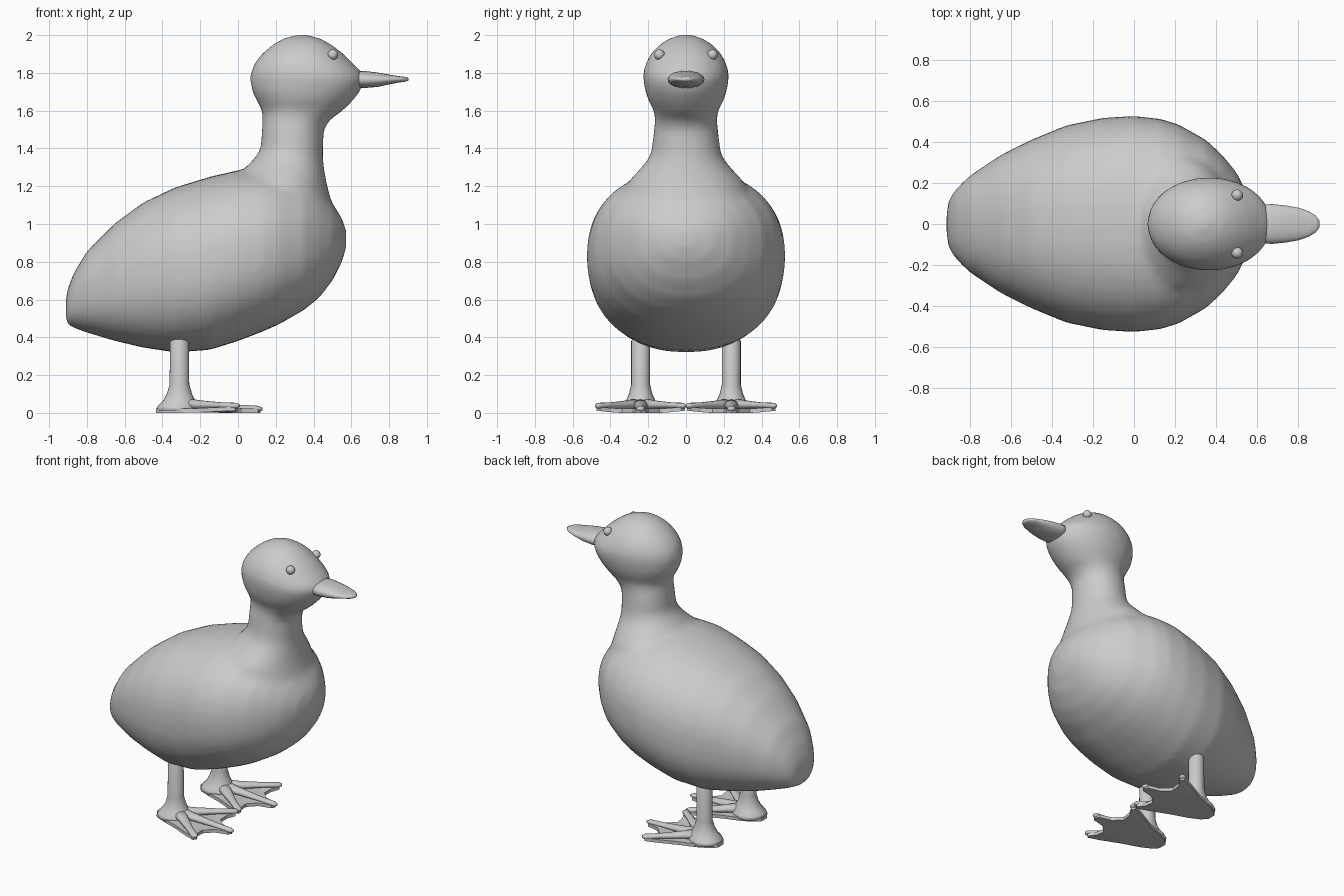
import bpy, bmesh
from math import cos, sin, pi
from mathutils import Vector

if "Cube" in bpy.data.objects:
    bpy.data.objects.remove(bpy.data.objects["Cube"])


def power(v, n):
    return abs(v) ** (2 / n) * (1 if v >= 0 else -1)


def add_loft(bm, sections, n=2.0, seg=32):
    """Skin a closed tube through (centre, half axis u, half axis v) sections."""
    rings = []
    for c, u, v in sections:
        c, u, v = Vector(c), Vector(u), Vector(v)
        rings.append([bm.verts.new(c + u * power(cos(2 * pi * i / seg), n)
                                   + v * power(sin(2 * pi * i / seg), n))
                      for i in range(seg)])
    for a, b in zip(rings, rings[1:]):
        for i in range(seg):
            j = (i + 1) % seg
            bm.faces.new((a[i], a[j], b[j], b[i]))
    bm.faces.new(rings[0])
    bm.faces.new(rings[-1])


def finish(bm, name):
    bmesh.ops.recalc_face_normals(bm, faces=bm.faces)
    mesh = bpy.data.meshes.new(name)
    bm.to_mesh(mesh)
    bm.free()
    mesh.shade_smooth()
    ob = bpy.data.objects.new(name, mesh)
    bpy.context.collection.objects.link(ob)
    return ob


def blend(ob, voxel, smooth):
    """Fuse overlapping lofts into one soft skin."""
    m = ob.modifiers.new("fuse", 'REMESH')
    m.mode = 'VOXEL'
    m.voxel_size = voxel
    m.use_smooth_shade = True
    s = ob.modifiers.new("soften", 'SMOOTH')
    s.factor = 0.5
    s.iterations = smooth


# body: x, bottom z, top z, half width
BODY = [(-.912, .50, .60, .05), (-.90, .465, .66, .12), (-.87, .45, .74, .165),
        (-.80, .425, .855, .235), (-.65, .38, 1.005, .335), (-.50, .345, 1.115, .41),
        (-.33, .32, 1.195, .48), (-.15, .333, 1.25, .517), (0, .38, 1.285, .526),
        (.13, .43, 1.29, .512), (.22, .47, 1.28, .483), (.35, .545, 1.24, .41),
        (.43, .61, 1.19, .335), (.50, .70, 1.11, .25), (.55, .80, 1.03, .15),
        (.572, .87, .97, .05)]
# neck and head: z, back x, front x, half width
NECK = [(1.0, 0, .50, .30), (1.1, -.08, .50, .36), (1.22, -.04, .468, .31),
        (1.30, .04, .455, .235), (1.35, .09, .45, .195), (1.40, .12, .45, .18),
        (1.50, .127, .455, .17), (1.55, .13, .485, .163), (1.60, .128, .555, .17),
        (1.65, .10, .605, .197), (1.70, .075, .645, .215), (1.77, .063, .675, .227),
        (1.81, .07, .65, .225), (1.85, .088, .61, .213), (1.90, .125, .56, .187),
        (1.95, .185, .495, .14), (1.98, .235, .44, .092), (2.002, .31, .37, .03)]
bm = bmesh.new()
add_loft(bm, [((x, 0, (a + b) / 2), (0, w, 0), (0, 0, (b - a) / 2))
              for x, a, b, w in BODY], 2.25, 40)
add_loft(bm, [(((a + b) / 2, 0, z), ((b - a) / 2, 0, 0), (0, w, 0))
              for z, a, b, w in NECK], 2.05, 40)
blend(finish(bm, "body"), .022, 5)

# bill: x, centre z, half width, half height
BILL = [(.60, 1.765, .09, .042), (.67, 1.765, .097, .045), (.74, 1.764, .09, .038),
        (.80, 1.765, .079, .026), (.85, 1.766, .062, .017), (.885, 1.766, .04, .013),
        (.903, 1.766, .015, .007)]
bm = bmesh.new()
add_loft(bm, [((x, 0, z), (0, w, 0), (0, 0, h)) for x, z, w, h in BILL], 2.2, 24)
finish(bm, "bill")

# one foot's web outline, half of it: x, y offset
WEB = [(.12, .0), (.105, .025), (.02, .045), (-.035, .10), (-.03, .16), (.0, .215),
       (-.015, .235), (-.10, .20), (-.22, .14), (-.33, .10), (-.40, .065), (-.435, .03)]
# leg: z, centre x, radius along x, radius along y
LEG = [(.012, -.32, .115, .11), (.035, -.317, .108, .10), (.06, -.312, .088, .08),
       (.10, -.31, .067, .062), (.15, -.31, .052, .05), (.38, -.31, .05, .05),
       (.40, -.31, .04, .04), (.41, -.31, .02, .02)]

for side, s in (("left", 1), ("right", -1)):
    cy = s * .24

    # eye
    bm = bmesh.new()
    bmesh.ops.create_uvsphere(bm, u_segments=20, v_segments=12, radius=.028)
    bmesh.ops.translate(bm, verts=bm.verts, vec=(.502, s * .14, 1.896))
    finish(bm, side + "_eye")

    # leg with flared ankle
    bm = bmesh.new()
    add_loft(bm, [((x, cy, z), (rx, 0, 0), (0, ry, 0)) for z, x, rx, ry in LEG], 2, 24)
    finish(bm, side + "_leg")

    # webbed foot
    bm = bmesh.new()
    outline = WEB + [(x, -y) for x, y in reversed(WEB[1:])]
    low, high = ([bm.verts.new((x, cy + y, z + .1 * max(0, abs(y) - .12)))
                  for x, y in outline] for z in (0, .022))
    n = len(outline)
    for i in range(n):
        j = (i + 1) % n
        bm.faces.new((low[i], low[j], high[j], high[i]))
    bmesh.ops.triangulate(bm, faces=[bm.faces.new(low), bm.faces.new(high)])
    finish(bm, side + "_web").data.shade_flat()

    # three toes
    bm = bmesh.new()
    for tx, ty, tz in ((.13, 0, .02), (.005, .235, .037), (.005, -.235, .037)):
        a, b = Vector((-.29, cy, .045)), Vector((tx, cy + ty, tz))
        d = (b - a).normalized()
        across = Vector((-d.y, d.x, 0)).normalized()
        add_loft(bm, [(a.lerp(b, t), across * r * 1.4, (0, 0, r))
                      for t, r in ((0, .035), (.3, .024), (.7, .016), (.95, .016), (1, .007))],
                 2, 12)
    finish(bm, side + "_toes")
